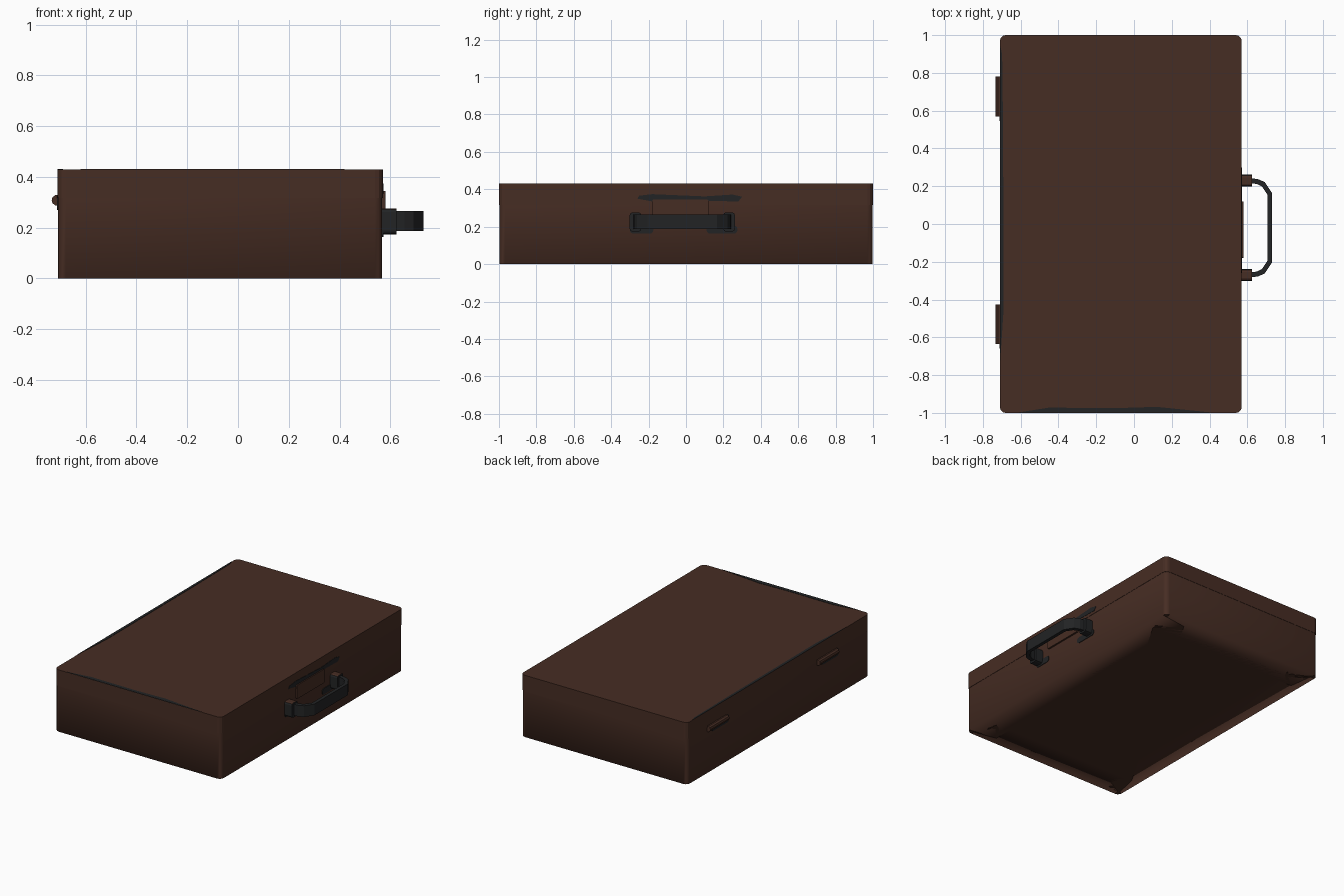
import bpy, bmesh, math

if "Cube" in bpy.data.objects:
    bpy.data.objects.remove(bpy.data.objects["Cube"])

def mat(name, c):
    m = bpy.data.materials.new(name)
    m.diffuse_color = (*c, 1)
    m.use_nodes = True
    m.node_tree.nodes["Principled BSDF"].inputs["Base Color"].default_value = m.diffuse_color
    return m

brown = mat("brown leather", (0.062, 0.026, 0.017))
black = mat("worn black", (0.016, 0.017, 0.018))

X0, X1, SEAM, TOP = -0.71, 0.57, 0.32, 0.43

def finish(name, bm, *mats):
    bmesh.ops.recalc_face_normals(bm, faces=bm.faces)
    me = bpy.data.meshes.new(name)
    bm.to_mesh(me)
    bm.free()
    for m in mats:
        me.materials.append(m)
    ob = bpy.data.objects.new(name, me)
    bpy.context.collection.objects.link(ob)
    return ob

def prism(pts, axis, lo, hi):
    """Extrude a 2D outline along an axis (0 = x, 1 = y, 2 = z)."""
    bm = bmesh.new()
    def place(p, t):
        v = list(p)
        v.insert(axis, t)
        return v
    f = bm.faces.new([bm.verts.new(place(p, lo)) for p in pts])
    r = bmesh.ops.extrude_face_region(bm, geom=[f])
    for v in r["geom"]:
        if isinstance(v, bmesh.types.BMVert):
            v.co[axis] = hi
    return bm

def rounded(x0, x1, y0, y1, r, n=3):
    pts = []
    for cx, cy, a in ((x1 - r, y1 - r, 0), (x0 + r, y1 - r, 90),
                      (x0 + r, y0 + r, 180), (x1 - r, y0 + r, 270)):
        for i in range(n + 1):
            t = math.radians(a + 90 * i / n)
            pts.append((cx + r * math.cos(t), cy + r * math.sin(t)))
    return pts

# Lower tray, smooth across the bottom edge
bm = prism(rounded(X0 + .002, X1 - .002, -.998, .998, .03), 2, 0, SEAM)
bmesh.ops.recalc_face_normals(bm, faces=bm.faces)
bottom = [f for f in bm.faces if f.normal.z < -.9]
bmesh.ops.inset_region(bm, faces=bottom, thickness=.2)
for f in bm.faces:
    f.smooth = f.normal.z < .9
for e in bm.edges:
    if all(v.co.z > SEAM - .01 for v in e.verts):
        e.smooth = False
finish("case_base", bm, brown)

# Lid
finish("case_lid", prism(rounded(X0, X1, -1, 1, .03), 2, SEAM - .003, TOP), brown)

# Hinge barrels on the back edge
for i, y in enumerate((.675, -.53)):
    pts = [(-.713 + .021 * math.cos(math.tau * k / 10),
            .308 + .021 * math.sin(math.tau * k / 10)) for k in range(10)]
    finish(f"hinge_{i}", prism(pts, 1, y - .105, y + .105), brown)

# Latch plate
finish("latch_plate", prism(rounded(-.18, .12, .25, .345, .008), 0, X1 - .01, X1 + .01), brown)

# Handle mounts: brown on top, black elsewhere
for i, y in enumerate((.23, -.27)):
    bm = prism(rounded(y - .031, y + .031, .174, .276, .014, 2), 0, X1 - .01, .625)
    bmesh.ops.recalc_face_normals(bm, faces=bm.faces)
    for f in bm.faces:
        f.material_index = 0 if f.normal.z > .4 else 1
    finish(f"handle_mount_{i}", bm, brown, black)

# Handle strap: a bent strip mirrored about y = -0.02
MID = -.02
outer = [(.615, .262), (.655, .258), (.692, .242), (.73, .185)]
inner = [(.615, .236), (.65, .232), (.678, .218), (.706, .176)]
path = ([(x, MID + d) for x, d in outer] + [(x, MID - d) for x, d in reversed(outer)],
        [(x, MID + d) for x, d in inner] + [(x, MID - d) for x, d in reversed(inner)])
bm = bmesh.new()
rings = [[bm.verts.new((*p, z)) for p, z in ((o, .187), (o, .265), (n, .265), (n, .187))]
         for o, n in zip(*path)]
for a, b in zip(rings, rings[1:]):
    for k in range(4):
        bm.faces.new((a[k], a[k - 1], b[k - 1], b[k]))
bm.faces.new(rings[0])
bm.faces.new(rings[-1])
ob = finish("handle_strap", bm, black)

# Thin worn edge marks
def wear(name, pts, axis, face, side):
    finish(name, prism(pts, axis, face - .002 * side, face + .002 * side), black)

wear("wear_top_back", [(X0, -.75), (-.69, -.45), (-.693, .5), (-.698, .9), (X0, .95)], 2, TOP, 1)
wear("wear_top_side", [(-.62, -.999), (.42, -.999), (.12, -.968), (-.1, -.975), (-.45, -.972)], 2, TOP, 1)
wear("wear_latch", [(-.26, .35), (-.18, .335), (.12, .338), (.28, .335), (.3, .36),
                    (.25, .372), (.1, .362), (-.18, .374), (-.25, .366)], 0, X1, 1)
for i, y in enumerate((.23, -.22)):
    wear(f"wear_mount_{i}", rounded(y - .12 + .04 * i, y + .045, .163, .205, .018), 0, X1, 1)
for i, y in enumerate((.675, -.53)):
    wear(f"wear_hinge_{i}", rounded(y - .13, y + .06, .27, .325, .02), 0, X0, -1)
